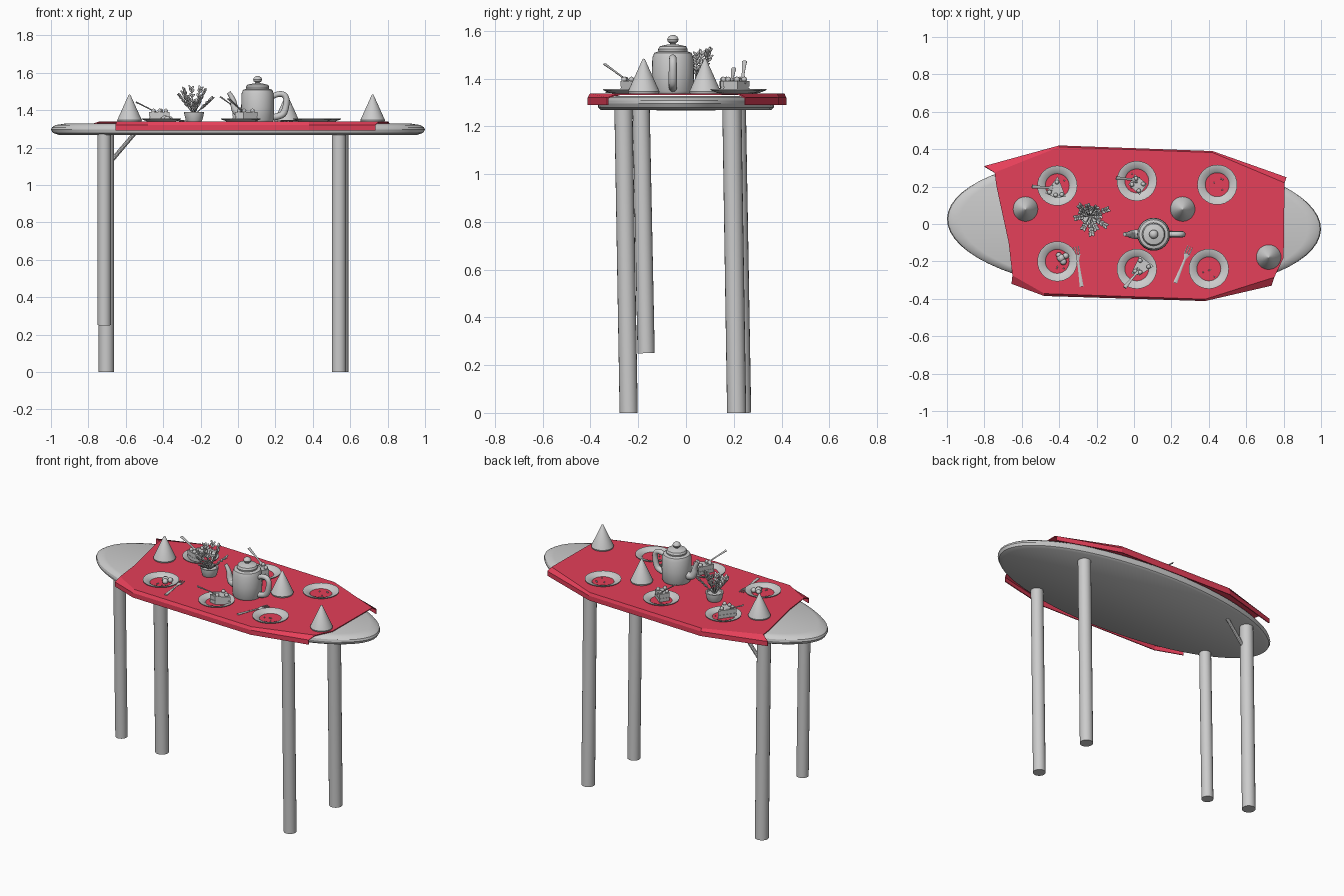
import bpy, bmesh, math, random
from mathutils import Vector, Matrix

if "Cube" in bpy.data.objects:
    bpy.data.objects.remove(bpy.data.objects["Cube"])

random.seed(4)
TOP = 1.338   # height of the cloth surface


def finish(name, bm, smooth=True, angle=35):
    bmesh.ops.recalc_face_normals(bm, faces=bm.faces)
    me = bpy.data.meshes.new(name)
    bm.to_mesh(me)
    bm.free()
    ob = bpy.data.objects.new(name, me)
    bpy.context.collection.objects.link(ob)
    if smooth:
        bpy.ops.object.select_all(action='DESELECT')
        ob.select_set(True)
        bpy.context.view_layer.objects.active = ob
        bpy.ops.object.shade_smooth_by_angle(angle=math.radians(angle))
    return ob


def lathe(name, profile, loc=(0, 0, 0), n=32):
    """Spin (radius, z) points round the vertical axis."""
    bm = bmesh.new()
    vs = [bm.verts.new((r, 0, z)) for r, z in profile]
    es = [bm.edges.new(p) for p in zip(vs, vs[1:])]
    bmesh.ops.spin(bm, geom=vs + es, cent=(0, 0, 0), axis=(0, 0, 1),
                   angle=2 * math.pi, steps=n, use_merge=True)
    bmesh.ops.remove_doubles(bm, verts=bm.verts, dist=1e-5)
    ob = finish(name, bm)
    ob.location = loc
    return ob


def add_rod(bm, a, b, r1, r2, n=12, flat=1.0):
    a, b = Vector(a), Vector(b)
    d = b - a
    m = (Matrix.Translation((a + b) / 2) @ d.to_track_quat('Z', 'Y').to_matrix().to_4x4()
         @ Matrix.Diagonal((1, flat, 1, 1)))
    bmesh.ops.create_cone(bm, cap_ends=True, segments=n, radius1=r1, radius2=r2,
                          depth=d.length, matrix=m)


def rod(name, a, b, r1, r2, n=20):
    bm = bmesh.new()
    add_rod(bm, a, b, r1, r2, n)
    return finish(name, bm)


def add_ball(bm, loc, r, scale=(1, 1, 1), rot=None):
    m = Matrix.Translation(loc) @ (rot or Matrix()) @ Matrix.Diagonal((*scale, 1))
    bmesh.ops.create_uvsphere(bm, u_segments=10, v_segments=6, radius=r, matrix=m)


def tube(name, pts):
    """Smooth tapered tube through (x, y, z, radius) points."""
    cu = bpy.data.curves.new(name, 'CURVE')
    cu.dimensions = '3D'
    cu.bevel_depth, cu.bevel_resolution, cu.use_fill_caps = 1, 4, True
    sp = cu.splines.new('NURBS')
    sp.points.add(len(pts) - 1)
    for p, (x, y, z, r) in zip(sp.points, pts):
        p.co, p.radius = (x, y, z, 1), r
    sp.use_endpoint_u, sp.order_u = True, 3
    ob = bpy.data.objects.new(name, cu)
    bpy.context.collection.objects.link(ob)


# Oval table top
table = lathe("table_top", [(0, 1.327), (0.93, 1.327), (0.975, 1.32), (0.995, 1.308), (1, 1.295),
                            (0.99, 1.278), (0.96, 1.268), (0, 1.267)], n=64)
table.scale = (1, 0.37, 1)
table.rotation_euler.z = -0.03

# Legs, slightly tilted; one is short
rod("front_left_leg", (-0.715, -0.167, 0.25), (-0.715, -0.188, 1.28), 0.036, 0.036)
rod("back_left_leg", (-0.704, 0.232, 0), (-0.704, 0.21, 1.28), 0.041, 0.041)
rod("front_right_leg", (0.54, -0.24, 0), (0.54, -0.262, 1.28), 0.038, 0.038)
rod("back_right_leg", (0.55, 0.212, 0), (0.55, 0.192, 1.28), 0.04, 0.04)
rod("leg_brace", (-0.68, 0.21, 1.125), (-0.545, 0.21, 1.285), 0.011, 0.011, 10)

# Table cloth: flat sheet with a stepped skirt along both long sides
front = [(-0.65, -0.275), (-0.48, -0.372), (0.38, -0.402), (0.75, -0.285)]
front_out = [(-0.655, -0.32), (-0.48, -0.385), (0.38, -0.412), (0.735, -0.33)]
back = [(0.805, 0.22), (0.42, 0.382), (-0.40, 0.412), (-0.745, 0.275)]
back_out = [(0.815, 0.25), (0.42, 0.39), (-0.40, 0.42), (-0.80, 0.31)]
bm = bmesh.new()
outline = front + [(0.80, -0.18)] + back + [(-0.735, 0.2), (-0.67, -0.1)]
tv = [bm.verts.new((x, y, TOP)) for x, y in outline]
bm.faces.new(tv)
for start, outer in ((0, front_out), (5, back_out)):
    row = tv[start:start + 4]
    for z in (1.32, 1.29):
        new = [bm.verts.new((x, y, z)) for x, y in outer]
        for i in range(3):
            bm.faces.new((row[i], new[i], new[i + 1], row[i + 1]))
        row = new
cloth = finish("table_cloth", bm, smooth=False)
sol = cloth.modifiers.new("thickness", 'SOLIDIFY')
sol.thickness, sol.offset = 0.006, -1
red = bpy.data.materials.new("red_cloth")
red.diffuse_color = (0.78, 0.05, 0.1, 1)
red.use_nodes = True
red.node_tree.nodes["Principled BSDF"].inputs["Base Color"].default_value = red.diffuse_color
cloth.data.materials.append(red)

# Plates: raised rims open to the cloth in the middle
plates = [(-0.41, 0.205), (0.015, 0.23), (0.445, 0.21), (-0.41, -0.2), (0.015, -0.24), (0.40, -0.24)]
for i, (x, y) in enumerate(plates):
    lathe(f"plate_{i + 1}", [(0.064, 0), (0.072, 0.008), (0.10, 0.017), (0.107, 0.018),
                             (0.106, 0.013), (0.075, 0.001), (0.064, 0)], (x, y, TOP))

# Party cones
for i, (x, y) in enumerate([(-0.58, 0.08), (0.26, 0.08), (0.72, -0.177)]):
    lathe(f"party_cone_{i + 1}", [(0, 0), (0.064, 0), (0.066, 0.008), (0.005, 0.143), (0, 0.146)],
          (x, y, TOP))

# Teapot
px, py = 0.105, -0.055
lathe("teapot_body", [(0, 0), (0.08, 0), (0.086, 0.01), (0.088, 0.08), (0.086, 0.15), (0.078, 0.17),
                      (0.06, 0.176), (0, 0.176)], (px, py, TOP))
lathe("teapot_lid", [(0, 0.172), (0.06, 0.172), (0.062, 0.185), (0.056, 0.197), (0.03, 0.203),
                     (0.011, 0.206), (0.011, 0.209), (0.021, 0.216), (0.024, 0.225), (0.02, 0.236),
                     (0.01, 0.243), (0, 0.244)], (px, py, TOP), 24)
tube("teapot_spout", [(0.04, py, 1.39, 0.026), (0.0, py, 1.385, 0.025), (-0.02, py, 1.41, 0.02),
                      (-0.025, py, 1.46, 0.014), (-0.05, py, 1.495, 0.011)])
tube("teapot_handle", [(0.17, py, 1.465, 0.014), (0.21, py, 1.49, 0.015), (0.262, py, 1.48, 0.016),
                       (0.255, py, 1.40, 0.018), (0.23, py, 1.365, 0.018), (0.17, py, 1.36, 0.017)])

# Potted plant: pot, then stalks carrying pairs of leaves
cx, cy = -0.235, 0.045
lathe("plant_pot", [(0, 0), (0.04, 0), (0.045, 0.01), (0.053, 0.045), (0.053, 0.052), (0.045, 0.052),
                    (0.043, 0.042), (0, 0.042)], (cx, cy, TOP), 24)
bm = bmesh.new()
for i in range(11):
    ang = i * 2.4
    reach = 0.055 + 0.04 * (i % 3) / 2
    rise = 0.125 - 0.045 * (i % 3) / 2 + 0.015 * math.sin(ang)
    a = Vector((cx, cy, TOP + 0.035))
    b = a + Vector((math.cos(ang) * reach, math.sin(ang) * reach, rise))
    add_rod(bm, a, b, 0.003, 0.002, 6)
    side = Vector((-math.sin(ang), math.cos(ang), 0.3))
    for t in (0.5, 0.7, 0.88, 1.0):
        for s in (-1, 1):
            d = (b - a).normalized() + side * s * 0.7
            rot = d.to_track_quat('Z', 'Y').to_matrix().to_4x4()
            add_ball(bm, a.lerp(b, t) + d * 0.008, 0.015, (0.5, 0.35, 1), rot)
finish("plant_leaves", bm, angle=60)


# Cake slices with a layer of icing and berries
def cake(name, pts, h=0.052):
    bm = bmesh.new()
    c = Vector((sum(p[0] for p in pts), sum(p[1] for p in pts))) / len(pts)
    for z0, z1, k in ((0.002, h * 0.45, 1.0), (h * 0.45, h * 0.55, 0.94), (h * 0.55, h, 1.0)):
        rows = [[bm.verts.new((*(c + (Vector(p) - c) * k), TOP + z)) for p in pts] for z in (z0, z1)]
        bm.faces.new(rows[0])
        bm.faces.new(rows[1])
        n = len(pts)
        for i in range(n):
            j = (i + 1) % n
            bm.faces.new((rows[0][i], rows[0][j], rows[1][j], rows[1][i]))
    for p in pts:
        q = c.lerp(Vector(p), 0.6)
        add_ball(bm, (q.x, q.y, TOP + h + 0.006), 0.012)
    finish(name, bm)


cake("cake_slice_left", [(-0.408, 0.255), (-0.475, 0.165), (-0.42, 0.14), (-0.365, 0.145)])
cake("cake_slice_back", [(-0.03, 0.21), (0.03, 0.155), (0.07, 0.215), (0.005, 0.265)])
cake("cake_slice_front", [(0.03, -0.17), (-0.015, -0.265), (0.03, -0.275), (0.105, -0.225)])


# Forks: handle, neck, head and tines from handle end to tip
def fork(name, a, b):
    a, b = Vector(a), Vector(b)
    d = b - a
    side = d.cross(Vector((0, 0, 1))).normalized()
    bm = bmesh.new()
    add_rod(bm, a, a + d * 0.4, 0.011, 0.007, 10, 0.4)
    add_rod(bm, a + d * 0.4, a + d * 0.68, 0.007, 0.006, 10, 0.5)
    add_rod(bm, a + d * 0.66, a + d * 0.8, 0.007, 0.018, 10, 0.25)
    for s in (-0.013, 0, 0.013):
        add_rod(bm, a + d * 0.78 + side * s, b + side * s, 0.004, 0.003, 6, 0.8)
    finish(name, bm)


fork("table_fork_left", (-0.28, -0.335, TOP + 0.005), (-0.31, -0.12, TOP + 0.006))
fork("table_fork_right", (0.22, -0.315, TOP + 0.005), (0.30, -0.12, TOP + 0.006))
fork("cake_fork_left", (-0.545, 0.2, 1.443), (-0.41, 0.19, 1.375))
fork("cake_fork_back", (-0.095, 0.245, 1.472), (0.03, 0.235, 1.38))
fork("cake_fork_front", (-0.05, -0.34, 1.46), (0.04, -0.23, 1.38))

# Leftover bite and crumbs
bm = bmesh.new()
for dx, dy, r in ((0, 0, 0.022), (0.025, 0.012, 0.017), (0.012, -0.02, 0.018), (-0.012, 0.016, 0.015)):
    add_ball(bm, (-0.39 + dx, -0.182 + dy, TOP + 0.014), r, (1, 1, 0.9))
for x, y in plates:
    for _ in range(4):
        add_ball(bm, (x + random.uniform(-.045, .045), y + random.uniform(-.045, .045), TOP + 0.003), 0.004)
finish("crumbs", bm, angle=60)
